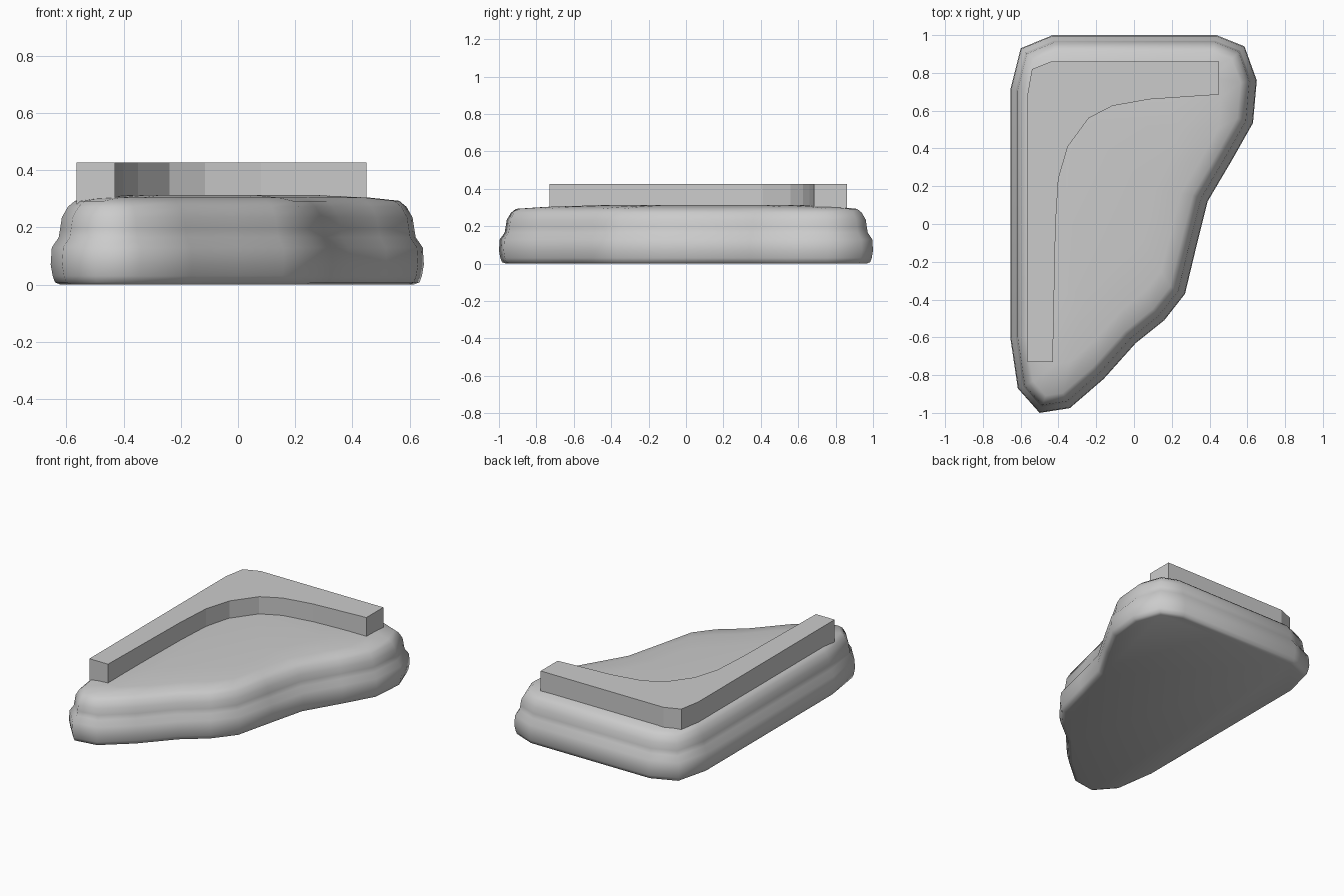
import bpy, bmesh
from mathutils import Vector

if "Cube" in bpy.data.objects:
    bpy.data.objects.remove(bpy.data.objects["Cube"])

OUTLINE = [(-.655, .71), (-.655, -.6), (-.615, -.87), (-.5, -1), (-.34, -.975),
           (-.16, -.82), (.01, -.63), (.16, -.51), (.27, -.37), (.33, -.12),
           (.39, .12), (.52, .34), (.63, .535), (.65, .76), (.585, .94),
           (.435, 1), (-.43, 1), (-.6, .93)]
# (inset, height) of each ring of the stepped, rounded side
PROFILE = [(.035, 0), (.015, .008), (.007, .03), (0, .07), (.004, .13), (.028, .165),
           (.033, .195), (.039, .235), (.06, .272), (.085, .293)]
WALL = [(-.565, -.73), (-.43, -.73), (-.415, 0), (-.4, .24), (-.35, .41),
        (-.24, .56), (-.115, .625), (.08, .66), (.45, .685), (.45, .86),
        (-.44, .86), (-.54, .82), (-.565, .68)]


def inset(points, d):
    """Move a counter-clockwise outline inward by d with mitred corners."""
    pts = [Vector(p) for p in points]
    out = []
    for i, p in enumerate(pts):
        a = (p - pts[i - 1]).normalized()
        b = (pts[(i + 1) % len(pts)] - p).normalized()
        n = Vector((-a.y - b.y, a.x + b.x)).normalized()
        out.append(p + n * d / n.dot(Vector((-a.y, a.x))))
    return out


def loft(name, rings, smooth):
    """Skin a stack of (outline, z) rings and cap both ends."""
    bm = bmesh.new()
    loops = [[bm.verts.new((p[0], p[1], z)) for p in pts] for pts, z in rings]
    n = len(loops[0])
    for lo, hi in zip(loops, loops[1:]):
        for i in range(n):
            j = (i + 1) % n
            bm.faces.new((lo[i], lo[j], hi[j], hi[i]))
    bm.faces.new(loops[0][::-1])
    bm.faces.new(loops[-1])
    for f in bm.faces:
        f.smooth = smooth
    mesh = bpy.data.meshes.new(name)
    bm.to_mesh(mesh)
    bm.free()
    ob = bpy.data.objects.new(name, mesh)
    bpy.context.collection.objects.link(ob)
    return ob


# Base with a slightly domed top
rings = [(inset(OUTLINE, d), z) for d, z in PROFILE]
centre = Vector((-.12, .2))
rings += [([p.lerp(centre, t) for p in rings[-1][0]], z) for t, z in ((.15, .304), (.45, .314))]
loft("base", rings, True)

# Raised corner wall
loft("corner_wall", [(WALL, .275), (WALL, .427)], False)
